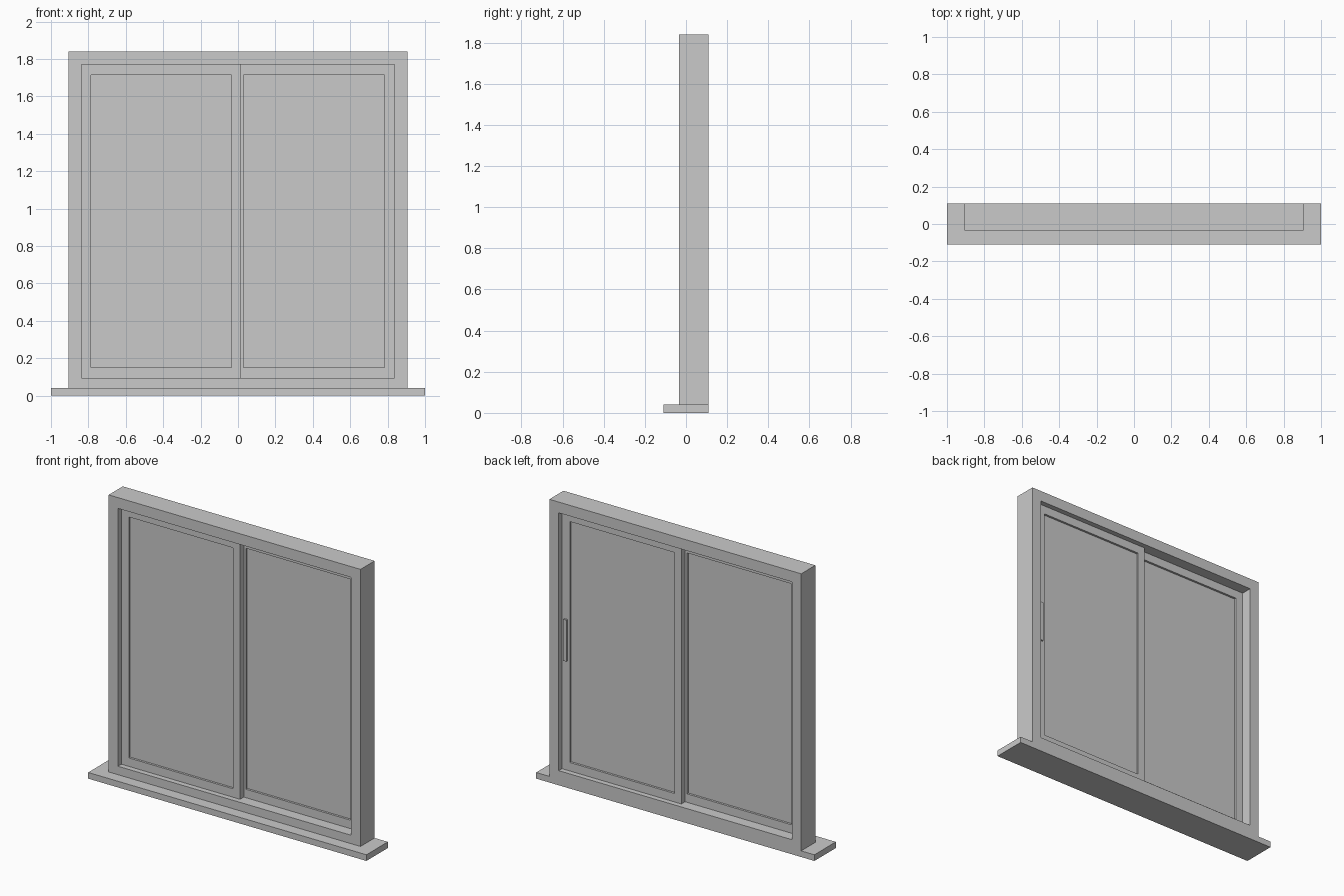
import bpy
import bmesh

cube = bpy.data.objects.get("Cube")
if cube:
    bpy.data.objects.remove(cube, do_unlink=True)

grey = bpy.data.materials.new("light grey")
grey.use_nodes = True
colour = (0.59, 0.59, 0.59, 1)
grey.diffuse_color = colour
grey.node_tree.nodes["Principled BSDF"].inputs["Base Color"].default_value = colour


def finish(name, bm):
    bmesh.ops.recalc_face_normals(bm, faces=bm.faces)
    mesh = bpy.data.meshes.new(name)
    bm.to_mesh(mesh)
    bm.free()
    mesh.materials.append(grey)
    obj = bpy.data.objects.new(name, mesh)
    bpy.context.collection.objects.link(obj)
    return obj


def box(name, x, y, z):
    """Box from (low, high) pairs on each axis."""
    bm = bmesh.new()
    bmesh.ops.create_cube(bm, size=1)
    for v in bm.verts:
        v.co = [pair[0] if c < 0 else pair[1] for pair, c in zip((x, y, z), v.co)]
    return finish(name, bm)


def ring(name, outer_x, outer_z, inner_x, inner_z, y):
    """Rectangular frame with an open centre, facing along y."""
    bm = bmesh.new()

    def loop(x, z, depth):
        corners = ((x[0], z[0]), (x[1], z[0]), (x[1], z[1]), (x[0], z[1]))
        return [bm.verts.new((a, depth, b)) for a, b in corners]

    # Section loops: front outer, front inner, back inner, back outer
    loops = [loop(outer_x, outer_z, y[0]), loop(inner_x, inner_z, y[0]),
             loop(inner_x, inner_z, y[1]), loop(outer_x, outer_z, y[1])]
    for i in range(4):
        a, b = loops[i], loops[(i + 1) % 4]
        for j in range(4):
            k = (j + 1) % 4
            bm.faces.new((a[j], a[k], b[k], b[j]))
    return finish(name, bm)


# Sill and fixed outer frame
box("sill", (-1, 1), (-0.11, 0.11), (0, 0.04))
opening_x, opening_z = (-0.838, 0.838), (0.095, 1.77)
ring("outer_frame", (-0.905, 0.905), (0.04, 1.84), opening_x, opening_z, (-0.035, 0.11))

# Two sliding sashes on neighbouring tracks, each with a recessed pane
pane_z = (0.15, 1.715)
sashes = (
    ("front", (-0.838, 0.015), (-0.785, -0.035), 0.0),
    ("rear", (-0.02, 0.838), (0.03, 0.782), 0.038),
)
for name, sash_x, pane_x, y in sashes:
    ring(name + "_sash", sash_x, opening_z, pane_x, pane_z, (y, y + 0.038))
    box(name + "_pane", pane_x, (y + 0.014, y + 0.024), pane_z)

# Pull handle on the inner face of the rear sash
box("pull_handle", (0.799, 0.821), (0.076, 0.088), (0.805, 1.075))
